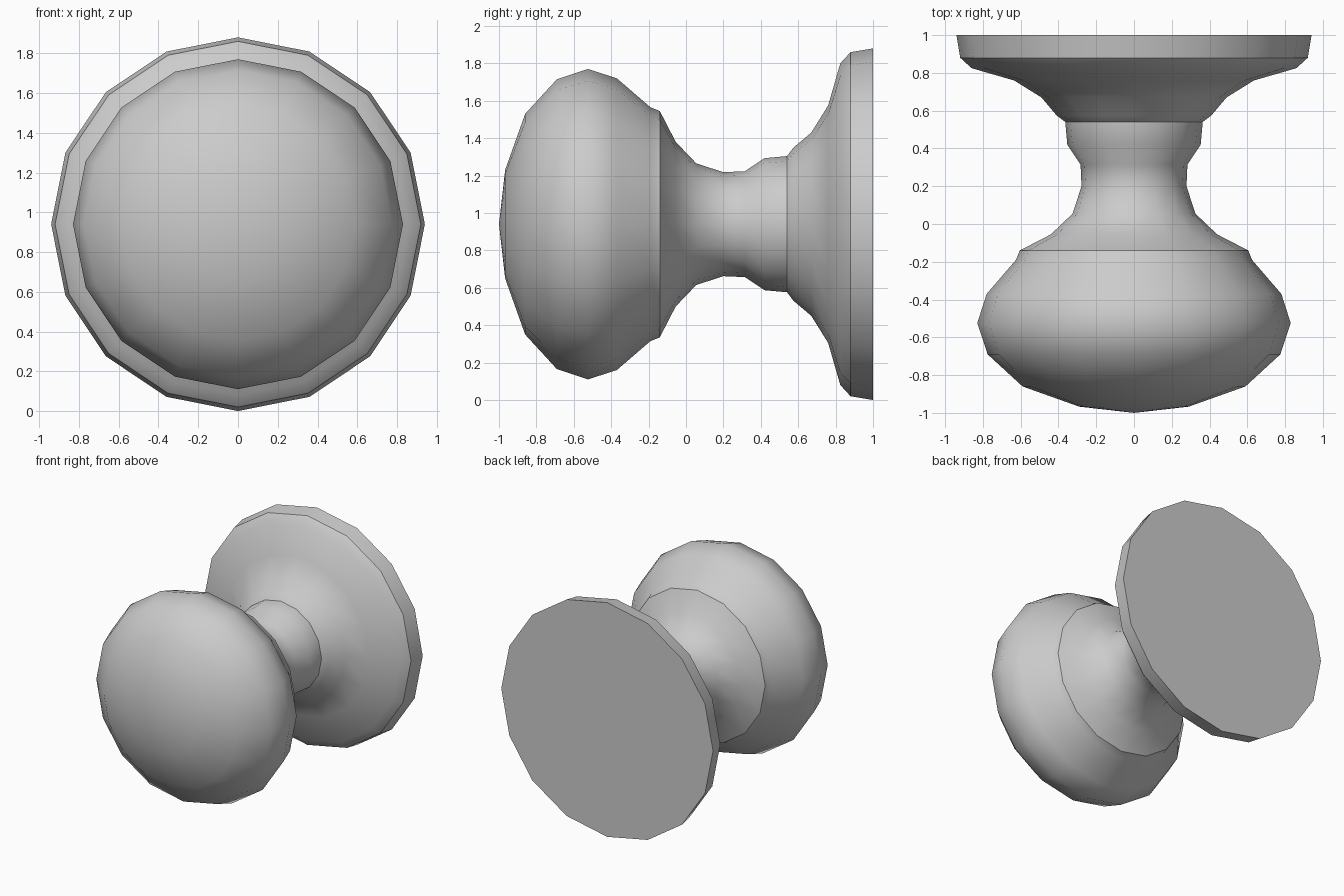
import bpy, bmesh, math

if "Cube" in bpy.data.objects:
    bpy.data.objects.remove(bpy.data.objects["Cube"])

SIDES = 16
CENTRE_Z = 0.94

# Turned profile from knob face to back plate: (y, radius, crisp ring?)
PROFILE = [
    # rounded knob
    (-0.967, 0.29, 0), (-0.86, 0.59, 0), (-0.69, 0.775, 0), (-0.525, 0.83, 0),
    (-0.37, 0.78, 0), (-0.19, 0.625, 0), (-0.14, 0.605, 1),
    # narrow neck
    (-0.055, 0.44, 0), (0.055, 0.325, 0), (0.20, 0.278, 0), (0.315, 0.283, 0),
    (0.42, 0.353, 0), (0.54, 0.364, 1),
    # flared back plate
    (0.575, 0.41, 0), (0.67, 0.49, 0), (0.76, 0.635, 0), (0.825, 0.86, 0),
    (0.88, 0.92, 1), (1.0, 0.94, 1),
]


def ring(bm, y, r):
    return [bm.verts.new((r * math.sin(2 * math.pi * i / SIDES), y,
                          CENTRE_Z + r * math.cos(2 * math.pi * i / SIDES)))
            for i in range(SIDES)]


bm = bmesh.new()
rings = [ring(bm, y, r) for y, r, _ in PROFILE]

# side walls
for a, b in zip(rings, rings[1:]):
    for i in range(SIDES):
        j = (i + 1) % SIDES
        bm.faces.new((a[i], a[j], b[j], b[i]))

# domed front and flat back
tip = bm.verts.new((0, -1, CENTRE_Z))
for i in range(SIDES):
    bm.faces.new((tip, rings[0][(i + 1) % SIDES], rings[0][i]))
bm.faces.new(rings[-1])
bmesh.ops.recalc_face_normals(bm, faces=bm.faces)

# smooth shading with crisp rings
for f in bm.faces:
    f.smooth = len(f.verts) <= 4
for loop, (_, _, crisp) in zip(rings, PROFILE):
    if crisp:
        for i in range(SIDES):
            bm.edges.get((loop[i], loop[(i + 1) % SIDES])).smooth = False

mesh = bpy.data.meshes.new("door_knob")
bm.to_mesh(mesh)
bm.free()
bpy.context.collection.objects.link(bpy.data.objects.new("door_knob", mesh))
